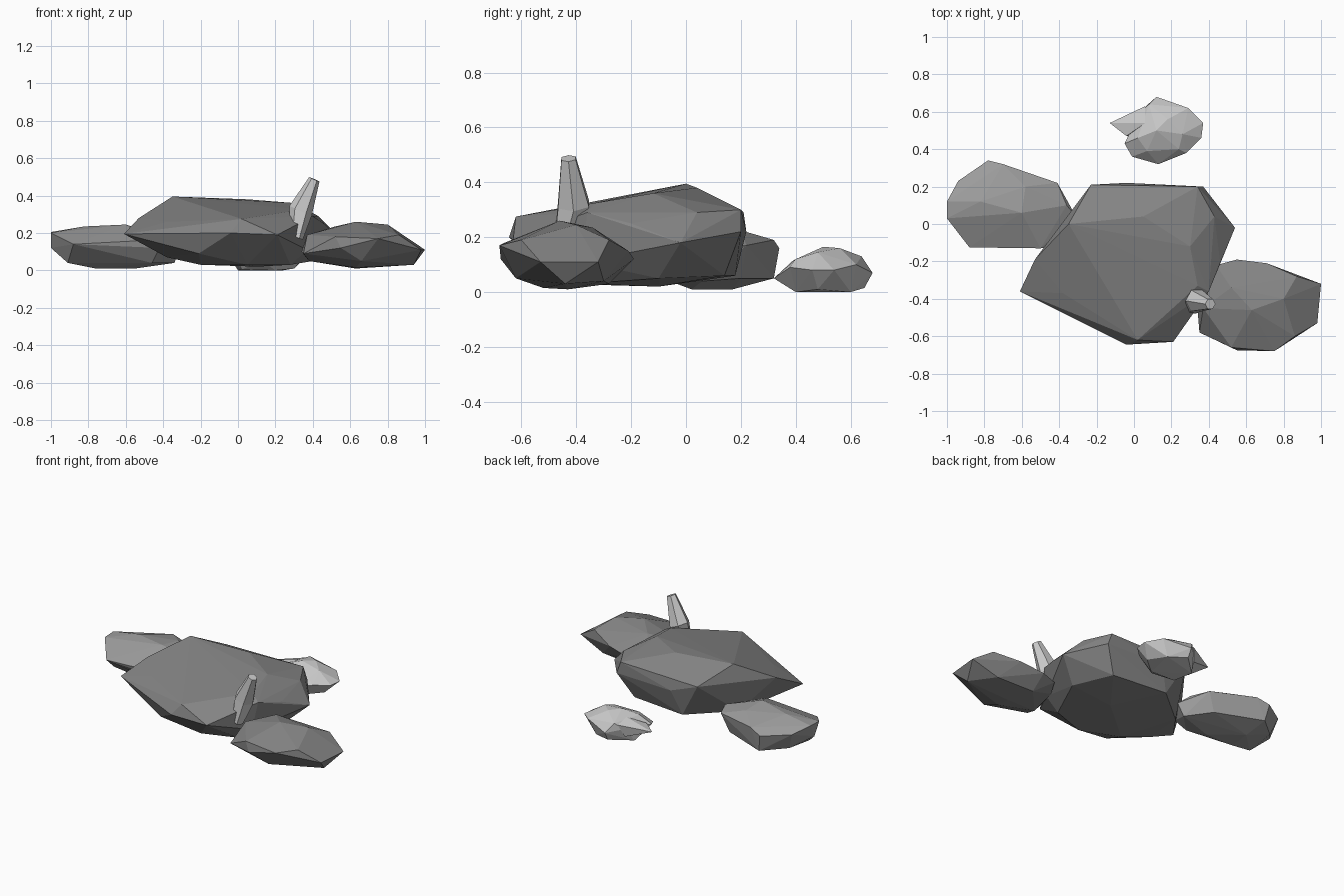
import bpy, bmesh, math
from mathutils import Vector


def grey(name, v):
    m = bpy.data.materials.new(name)
    m.diffuse_color = (v, v, v, 1)
    return m


DARK, MID, PALE = grey("dark_stone", 0.23), grey("mid_stone", 0.33), grey("pale_stone", 0.85)


def finish(name, bm, mat):
    bmesh.ops.recalc_face_normals(bm, faces=bm.faces)
    mesh = bpy.data.meshes.new(name)
    bm.to_mesh(mesh)
    bm.free()
    ob = bpy.data.objects.new(name, mesh)
    bpy.context.collection.objects.link(ob)
    mesh.materials.append(mat)
    return ob


def rock(name, points, mat):
    """Faceted boulder: convex skin over a few corner points."""
    bm = bmesh.new()
    for p in points:
        bm.verts.new(p)
    res = bmesh.ops.convex_hull(bm, input=bm.verts)
    junk = {g for g in res["geom_interior"] + res["geom_unused"]
            if isinstance(g, bmesh.types.BMVert)}
    bmesh.ops.delete(bm, geom=list(junk), context='VERTS')
    return finish(name, bm, mat)


# Large central slab
rock("main_rock", [
    (-0.35, 0.00, 0.395), (0.05, 0.04, 0.38), (0.30, -0.12, 0.36), (0.43, 0.04, 0.29),
    (-0.53, -0.19, 0.28), (-0.61, -0.36, 0.195), (-0.38, -0.37, 0.26), (0.34, -0.33, 0.325),
    (-0.23, 0.21, 0.29), (-0.04, 0.22, 0.22), (0.37, 0.20, 0.22), (0.34, 0.20, 0.30),
    (0.54, -0.02, 0.18), (0.46, -0.20, 0.25), (0.40, -0.36, 0.29), (0.02, -0.62, 0.275),
    (0.21, -0.63, 0.19), (-0.04, -0.645, 0.20), (-0.21, -0.51, 0.09), (0.37, -0.38, 0.11),
    (-0.38, -0.30, 0.07), (-0.20, -0.36, 0.03), (0.05, -0.46, 0.03), (0.28, -0.38, 0.03),
    (0.40, -0.10, 0.05), (0.28, 0.14, 0.06), (-0.10, 0.18, 0.06), (-0.36, -0.04, 0.07),
    (0.10, -0.10, 0.02),
], DARK)

# Right boulder
rock("right_rock", [
    (0.63, -0.46, 0.26), (0.80, -0.40, 0.245), (0.52, -0.34, 0.235), (0.87, -0.28, 0.19),
    (0.37, -0.45, 0.19), (0.55, -0.19, 0.12), (0.71, -0.21, 0.15), (0.44, -0.22, 0.11),
    (1.00, -0.32, 0.11), (0.98, -0.53, 0.11), (0.86, -0.60, 0.19), (0.75, -0.68, 0.17),
    (0.52, -0.66, 0.18), (0.55, -0.675, 0.12), (0.35, -0.58, 0.09), (0.34, -0.46, 0.10),
    (0.66, -0.62, 0.05), (0.94, -0.44, 0.03), (0.63, -0.43, 0.01), (0.63, -0.52, 0.015),
    (0.38, -0.48, 0.05), (0.56, -0.28, 0.03), (0.82, -0.30, 0.04), (0.40, -0.30, 0.08),
], DARK)

# Left boulder, running in under the slab
rock("left_rock", [
    (-1.00, 0.12, 0.205), (-1.00, 0.03, 0.20), (-1.00, 0.08, 0.12), (-0.82, 0.12, 0.235),
    (-0.60, 0.06, 0.245), (-0.58, 0.20, 0.225), (-0.94, 0.23, 0.17), (-0.78, 0.34, 0.16),
    (-0.70, 0.32, 0.19), (-0.76, 0.32, 0.05), (-0.41, 0.22, 0.17), (-0.36, 0.10, 0.17),
    (-0.50, -0.13, 0.16), (-0.68, -0.10, 0.125), (-0.88, -0.125, 0.14), (-0.91, 0.00, 0.04),
    (-0.76, 0.02, 0.01), (-0.55, 0.02, 0.01), (-0.34, 0.06, 0.04), (-0.74, 0.17, 0.01),
    (-0.90, 0.20, 0.06), (-0.46, 0.20, 0.05), (-0.31, 0.04, 0.13), (-0.42, -0.12, 0.12),
    (-0.46, -0.06, 0.04),
], MID)

# Pale stone behind, with its side spur
rock("pale_rock", [
    (0.12, 0.50, 0.165), (0.18, 0.56, 0.16), (0.08, 0.64, 0.13), (0.26, 0.48, 0.145),
    (0.12, 0.68, 0.07), (0.29, 0.62, 0.10), (0.37, 0.54, 0.08), (0.36, 0.46, 0.08),
    (0.28, 0.38, 0.09), (0.07, 0.39, 0.115), (0.24, 0.40, 0.12), (0.13, 0.32, 0.05),
    (-0.01, 0.36, 0.06), (-0.05, 0.43, 0.08), (0.02, 0.46, 0.135), (0.03, 0.60, 0.09),
    (0.12, 0.65, 0.015), (0.24, 0.60, 0.0), (0.30, 0.48, 0.01), (0.20, 0.40, 0.0),
    (0.02, 0.40, 0.005), (0.00, 0.54, 0.0),
], PALE)
rock("pale_spur", [
    (-0.13, 0.54, 0.09), (0.02, 0.60, 0.11), (0.06, 0.63, 0.12), (0.06, 0.54, 0.14),
    (-0.04, 0.47, 0.10), (0.03, 0.60, 0.04), (-0.03, 0.47, 0.03),
], PALE)

# Tapered six-sided post: foot, shoulder and tip
bm = bmesh.new()
axis = Vector((0.4, -0.05, 0.92)).normalized()
u = axis.cross(Vector((0, 1, 0))).normalized()
v = axis.cross(u)
rings = []
for x, y, z, r in [(0.31, -0.445, 0.18, 0.04), (0.335, -0.41, 0.32, 0.065), (0.408, -0.428, 0.487, 0.03)]:
    rings.append([bm.verts.new(Vector((x, y, z)) + r * (math.cos(i * math.pi / 3) * u + math.sin(i * math.pi / 3) * v))
                  for i in range(6)])
for a, b in zip(rings, rings[1:]):
    for i in range(6):
        bm.faces.new((a[i], a[(i + 1) % 6], b[(i + 1) % 6], b[i]))
bm.faces.new(rings[0])
bm.faces.new(rings[-1])
finish("post", bm, PALE)
